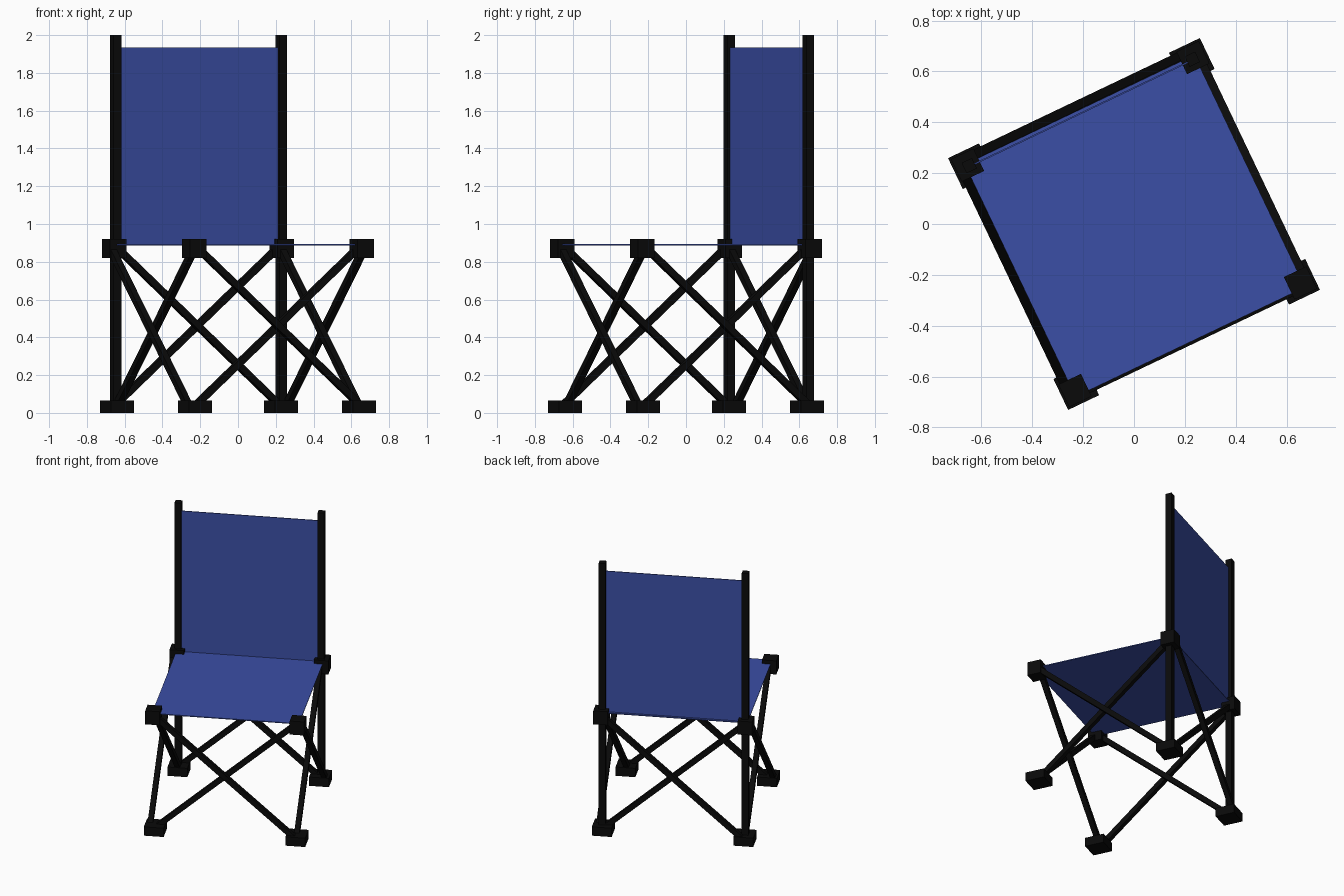
import bpy, bmesh, math
from mathutils import Matrix, Vector

if "Cube" in bpy.data.objects:
    bpy.data.objects.remove(bpy.data.objects["Cube"])

TURN = Matrix.Rotation(math.radians(25.5), 4, 'Z')  # whole chair is turned


def material(name, color):
    m = bpy.data.materials.new(name)
    m.diffuse_color = color
    m.use_nodes = True
    m.node_tree.nodes["Principled BSDF"].inputs["Base Color"].default_value = m.diffuse_color
    return m


BLACK = material("black frame", (0.003, 0.003, 0.003, 1))
BLUE = material("blue cloth", (0.043, 0.077, 0.38, 1))


def box(name, center, size, mat, rot=Matrix.Identity(4)):
    bm = bmesh.new()
    bmesh.ops.create_cube(bm, size=1)
    bm.transform(Matrix.Translation(center) @ rot @ Matrix.Diagonal((*size, 1)))
    me = bpy.data.meshes.new(name)
    bm.to_mesh(me)
    bm.free()
    me.materials.append(mat)
    ob = bpy.data.objects.new(name, me)
    ob.matrix_world = TURN
    bpy.context.collection.objects.link(ob)
    return ob


# Feet and corner joints
for sx, side in ((-1, "left"), (1, "right")):
    for sy, end in ((-1, "front"), (1, "back")):
        box(f"{end}_{side}_foot", (sx * .481, sy * .481, .0325), (.135, .135, .065), BLACK)
        box(f"{end}_{side}_joint", (sx * .491, sy * .491, .87), (.098, .098, .1), BLACK)
    # Tall back posts
    box(f"back_{side}_post", (sx * .486, .486, 1), (.045, .045, 2), BLACK)

# Crossed bars on the four sides, one bar in front of the other
half, low, high, thick = .475, .04, .87, .035
length = math.hypot(2 * half, high - low)
tilt = math.atan2(high - low, 2 * half)
for i, (side, out) in enumerate((("front", .508), ("right", .513), ("back", .518), ("left", .518))):
    quarter = Matrix.Rotation(i * math.pi / 2, 4, 'Z')
    for s, depth in ((1, out), (-1, out - thick)):
        center = quarter @ Vector((0, -depth, (low + high) / 2))
        box(f"{side}_cross_bar", center, (length, thick, thick), BLACK,
            quarter @ Matrix.Rotation(s * tilt, 4, 'Y'))

# Cloth seat and backrest
box("seat", (0, -.008, .89), (1.0, 1.012, .006), BLUE)
box("backrest", (0, .483, 1.415), (.94, .006, 1.04), BLUE)
